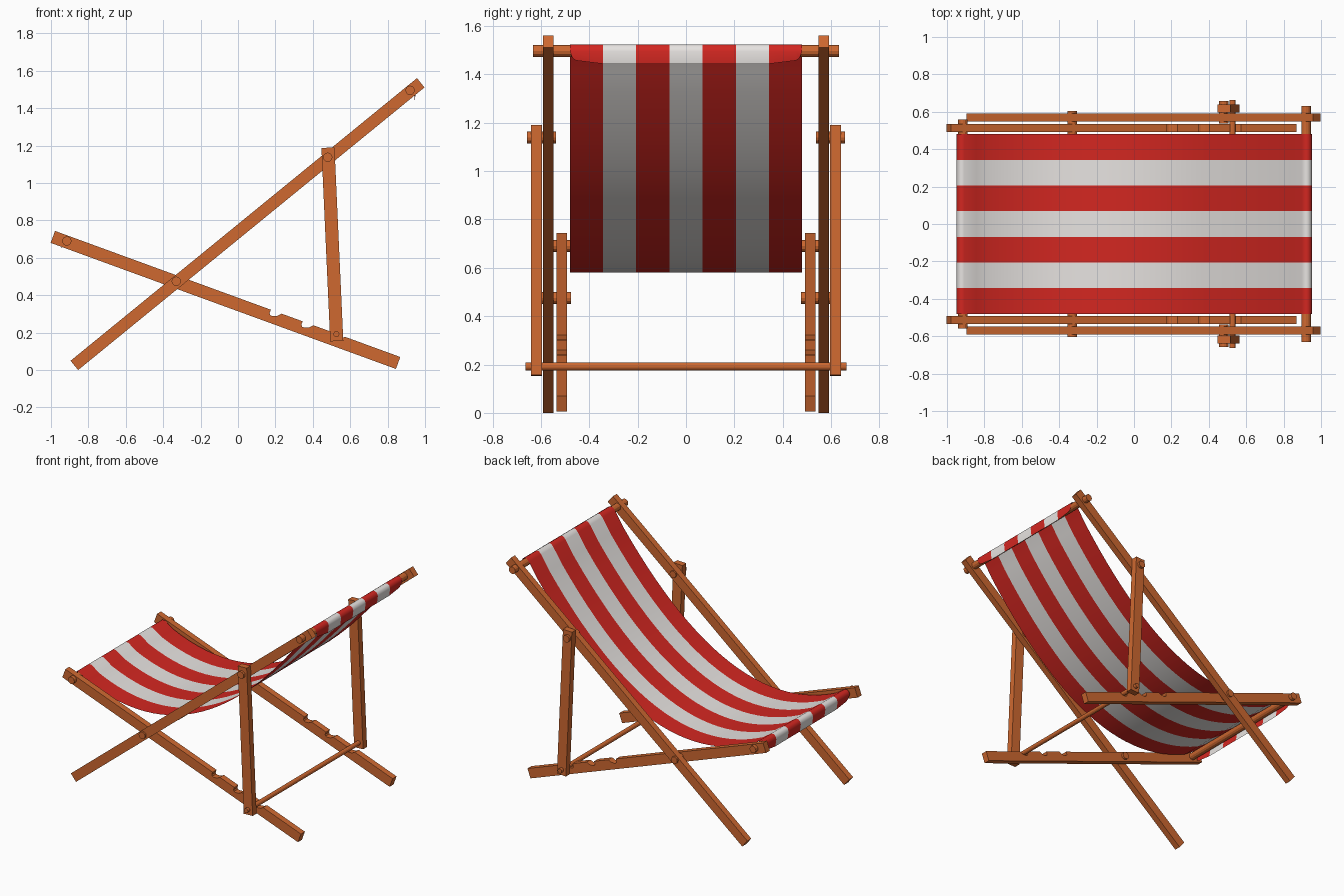
import bpy, math
from mathutils import Vector

if "Cube" in bpy.data.objects:
    bpy.data.objects.remove(bpy.data.objects["Cube"])


def material(name, rgb):
    m = bpy.data.materials.new(name)
    m.diffuse_color = (*rgb, 1)
    m.use_nodes = True
    m.node_tree.nodes["Principled BSDF"].inputs["Base Color"].default_value = m.diffuse_color
    return m


WOOD = material("wood", (0.62, 0.14, 0.03))
RED = material("red canvas", (0.65, 0.02, 0.015))
WHITE = material("white canvas", (0.8, 0.77, 0.75))


def mesh_object(name, verts, faces, mats):
    me = bpy.data.meshes.new(name)
    me.from_pydata(verts, [], faces)
    for m in mats:
        me.materials.append(m)
    ob = bpy.data.objects.new(name, me)
    bpy.context.collection.objects.link(ob)
    return ob


def extrude_xz(name, profile, y0, y1):
    """Extrude a clockwise (seen from the front) x-z outline along y."""
    n = len(profile)
    verts = [(x, y, z) for y in (y0, y1) for x, z in profile]
    faces = [tuple(range(n))[::-1], tuple(range(n, 2 * n))]
    faces += [(i, (i + 1) % n, n + (i + 1) % n, n + i) for i in range(n)]
    ob = mesh_object(name, verts, faces, [WOOD])
    bm_fix(ob)
    return ob


def bm_fix(ob):
    import bmesh
    bm = bmesh.new()
    bm.from_mesh(ob.data)
    bmesh.ops.recalc_face_normals(bm, faces=bm.faces)
    bm.to_mesh(ob.data)
    bm.free()


def rail(name, a, b, width, y, thick=0.044, notches=()):
    """Flat bar from a to b in x-z, centred at depth y, with rounded notches in its top edge."""
    a, b = Vector(a), Vector(b)
    u = (b - a).normalized()
    v = Vector((-u.y, u.x))
    length, h = (b - a).length, width / 2
    pts = [(0, -h), (0, h)]
    for x in notches:
        c = (x - a.x) / u.x
        pts += [(c + du, h + dv) for du, dv in
                ((-.03, 0), (-.03, -.02), (-.022, -.028), (-.01, -.029), (.015, -.018), (.032, 0))]
    pts += [(length, h), (length, -h)]
    outline = [tuple(a + u * s + v * t) for s, t in pts]
    return extrude_xz(name, outline, y - thick / 2, y + thick / 2)


def dowel(name, x, z, r, y0, y1, sides=12):
    ring = [(x + r * math.cos(2 * math.pi * i / sides),
             z + r * math.sin(2 * math.pi * i / sides)) for i in range(sides)]
    return extrude_xz(name, ring, y0, y1)


# Paired side frames and pivot pins
for s, side in ((-1, "front"), (1, "back")):
    rail(f"{side}_back_rail", (-.875, .025), (.977, 1.536), .064, s * .57)
    rail(f"{side}_seat_rail", (-.99, .712), (.856, .038), .068, s * .513,
         notches=(.192, .362, .53))
    rail(f"{side}_prop_leg", (.481, 1.189), (.528, .155), .07, s * .618)
    dowel(f"{side}_crossing_pin", -.33, .475, .025, *sorted((s * .475, s * .605)))
    dowel(f"{side}_prop_pin", .48, 1.138, .025, *sorted((s * .537, s * .657)))

# Cross bars
dowel("head_bar", .92, 1.496, .025, -.632, .632)
dowel("foot_bar", -.915, .69, .025, -.56, .56)
dowel("prop_rod", .526, .192, .016, -.663, .663)

# Striped canvas sling: hanging hems around both bars, sagging parabola between
W = .48
N = 28
foot_hem = [(-.94, .637), (-.948, .69), (-.942, .709), (-.928, .721), (-.908, .72)]
head_hem = [(.895, 1.505), (.912, 1.523), (.93, 1.524), (.945, 1.515), (.952, 1.495), (.945, 1.443)]
sag = []
for i in range(1, N):
    x = -.908 + i / N * (.895 + .908)
    sag.append((x, .58 + .53 * (x + .418) ** 2))
path = foot_hem + sag + head_hem

stripe = 2 * W / 7
ys = [-W] + [-W + stripe * i for i in range(1, 7)] + [W]
ys = [ys[0], -W + .025] + ys[1:-1] + [W - .025, ys[-1]]
verts = []
for k, (x, z) in enumerate(path):
    for j, y in enumerate(ys):
        lift, yy = 0, y
        if k in (0, len(path) - 1):          # softened hem corners
            if j in (0, len(ys) - 1):
                lift, yy = .025, y * .98
            elif j in (1, len(ys) - 2):
                lift = .014
        verts.append((x, yy, z + lift))
c = len(ys)
faces, mats = [], []
for k in range(len(path) - 1):
    for j in range(c - 1):
        p = k * c + j
        faces.append((p, p + c, p + c + 1, p + 1))
        mid = (ys[j] + ys[j + 1]) / 2
        mats.append(int((mid + W) / stripe) % 2)
canvas = mesh_object("canvas_sling", verts, faces, [RED, WHITE])
for poly, m in zip(canvas.data.polygons, mats):
    poly.material_index = m
    poly.use_smooth = True
